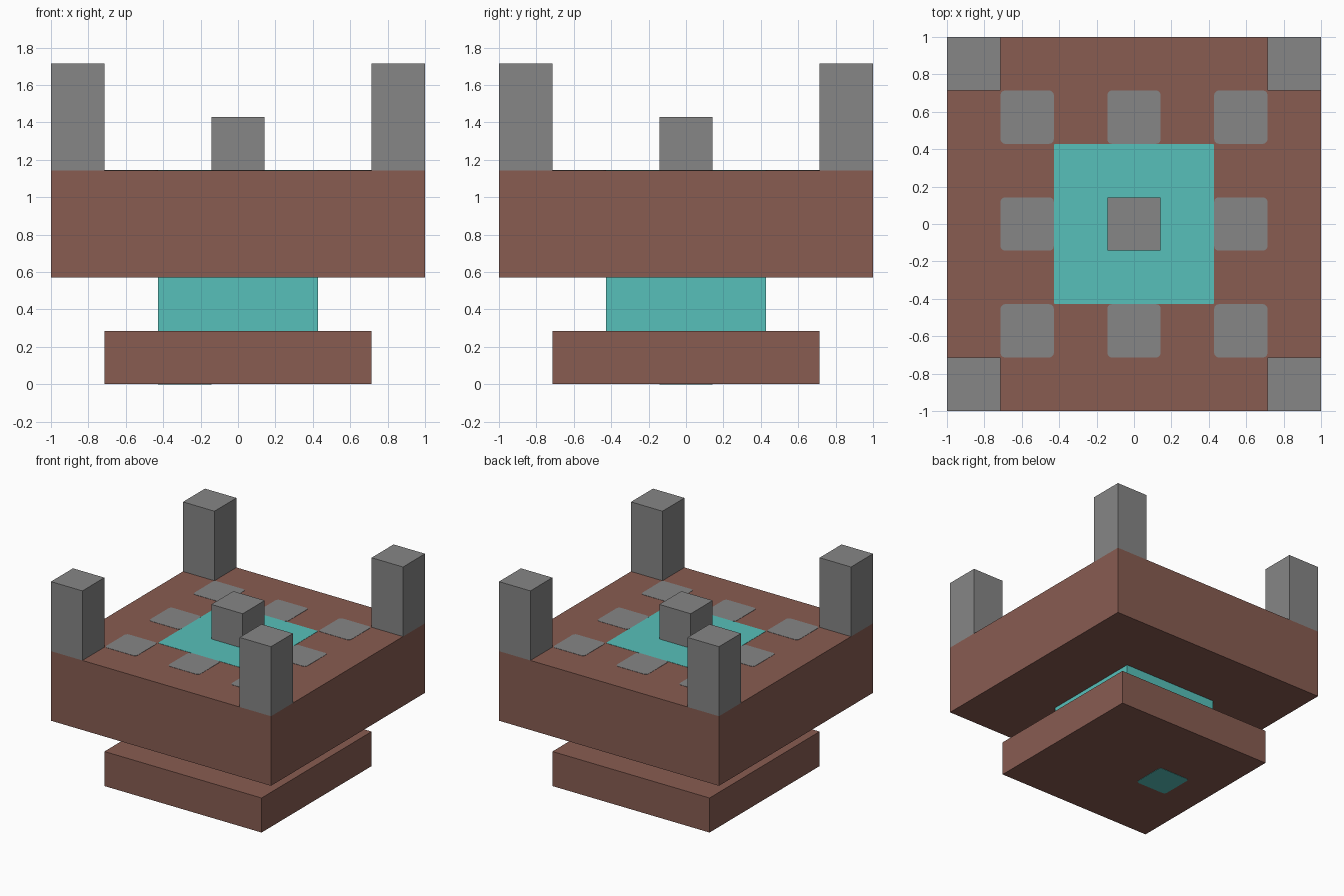
import bpy
import bmesh

if "Cube" in bpy.data.objects:
    bpy.data.objects.remove(bpy.data.objects["Cube"])

U = 2 / 7        # one block
THIN = 0.002     # thickness of the inlaid plates


def material(name, rgb):
    mat = bpy.data.materials.new(name)
    mat.use_nodes = True
    mat.diffuse_color = (*rgb, 1)
    mat.node_tree.nodes["Principled BSDF"].inputs["Base Color"].default_value = (*rgb, 1)
    return mat


BROWN = material("brown clay", (0.246, 0.107, 0.083))
GREY = material("grey stone", (0.238, 0.238, 0.238))
TEAL = material("teal", (0.095, 0.527, 0.491))


def block(name, mat, x, y, width, z0, z1, corner=0):
    """Square block centred on x, y; corner rounds its upright edges."""
    bm = bmesh.new()
    bmesh.ops.create_cube(bm, size=1)
    for v in bm.verts:
        v.co.x = v.co.x * width + x
        v.co.y = v.co.y * width + y
        v.co.z = z1 if v.co.z > 0 else z0
    if corner:
        upright = [e for e in bm.edges
                   if abs(e.verts[0].co.z - e.verts[1].co.z) > THIN / 2]
        bmesh.ops.bevel(bm, geom=upright, offset=corner, segments=3,
                        profile=0.5, affect='EDGES')
    mesh = bpy.data.meshes.new(name)
    bm.to_mesh(mesh)
    bm.free()
    mesh.materials.append(mat)
    obj = bpy.data.objects.new(name, mesh)
    bpy.context.collection.objects.link(obj)


# Stacked body
block("base", BROWN, 0, 0, 5 * U, THIN, U)
block("neck", TEAL, 0, 0, 3 * U, U, 2 * U)
block("slab", BROWN, 0, 0, 7 * U, 2 * U, 4 * U)
block("center_block", GREY, 0, 0, U, 4 * U, 5 * U)

# Corner posts
for sx in (-1, 1):
    for sy in (-1, 1):
        block("corner_post", GREY, sx * 3 * U, sy * 3 * U, U, 4 * U, 6 * U)

# Inlays on the slab top
block("center_inlay", TEAL, 0, 0, 3 * U, 4 * U, 4 * U + THIN, 0.008)
for i in (-1, 0, 1):
    for j in (-1, 0, 1):
        if i or j:
            block("stone_inlay", GREY, i * 2 * U, j * 2 * U, U,
                  4 * U, 4 * U + THIN, 0.025)

# Inlay under the base
block("underside_inlay", TEAL, -U, 0, U, 0, THIN, 0.025)
